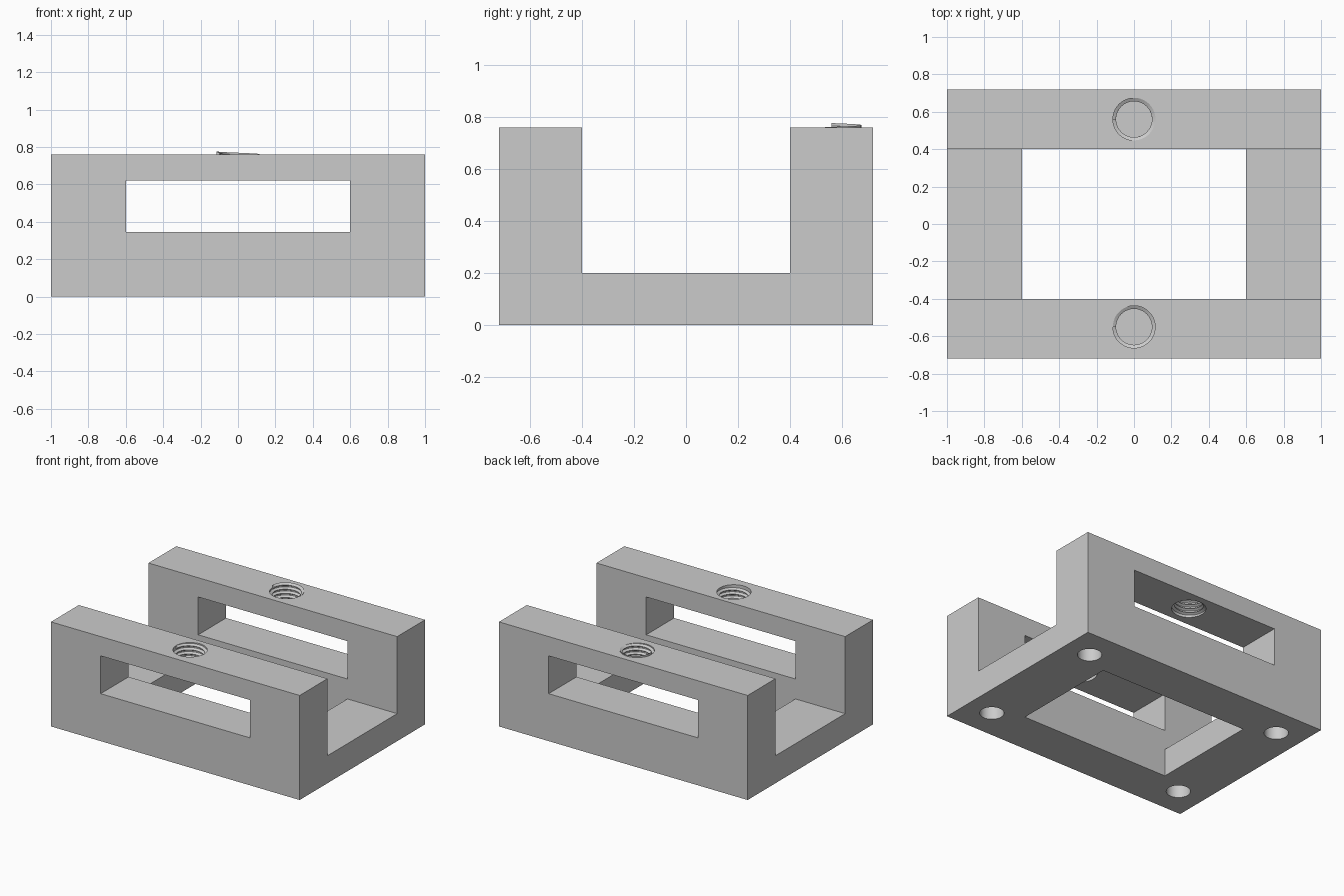
import bpy
import bmesh
from math import cos, sin, pi, radians

if "Cube" in bpy.data.objects:
    bpy.data.objects.remove(bpy.data.objects["Cube"], do_unlink=True)

grey = bpy.data.materials.new("machined grey")
grey.use_nodes = True
grey.diffuse_color = (0.6, 0.6, 0.6, 1)
grey.node_tree.nodes["Principled BSDF"].inputs["Base Color"].default_value = (0.6, 0.6, 0.6, 1)


def add_object(name, bm):
    bmesh.ops.recalc_face_normals(bm, faces=bm.faces)
    mesh = bpy.data.meshes.new(name)
    bm.to_mesh(mesh)
    bm.free()
    mesh.materials.append(grey)
    obj = bpy.data.objects.new(name, mesh)
    bpy.context.collection.objects.link(obj)
    return obj


def extrude_profile(name, profile, half_depth):
    """Extrude an x-z outline along y, equally to both sides."""
    bm = bmesh.new()
    face = bm.faces.new([bm.verts.new((x, -half_depth, z)) for x, z in profile])
    new = bmesh.ops.extrude_face_region(bm, geom=[face])["geom"]
    verts = [v for v in new if isinstance(v, bmesh.types.BMVert)]
    bmesh.ops.translate(bm, verts=verts, vec=(0, 2 * half_depth, 0))
    return add_object(name, bm)


def block(name, half_x, half_y, z0, z1):
    outline = [(-half_x, z0), (half_x, z0), (half_x, z1), (-half_x, z1)]
    return extrude_profile(name, outline, half_y)


def cylinder(name, x, y, z0, z1, radius):
    bm = bmesh.new()
    bmesh.ops.create_cone(bm, cap_ends=True, segments=48, radius1=radius,
                          radius2=radius, depth=z1 - z0)
    bmesh.ops.translate(bm, verts=bm.verts, vec=(x, y, (z0 + z1) / 2))
    return add_object(name, bm)


def select_only(obj):
    bpy.ops.object.select_all(action='DESELECT')
    obj.select_set(True)
    bpy.context.view_layer.objects.active = obj


def cut(target, cutter):
    select_only(target)
    mod = target.modifiers.new("cut", 'BOOLEAN')
    mod.operation = 'DIFFERENCE'
    mod.solver = 'EXACT'
    mod.object = cutter
    bpy.ops.object.modifier_apply(modifier=mod.name)
    bpy.data.objects.remove(cutter, do_unlink=True)


def thread(name, y, z0, z1, pitch=0.03, steps=40):
    """Helical ridge lining a bore, ending on the -x side."""
    section = [(0.115, -0.0125), (0.096, -0.002), (0.096, 0.002), (0.115, 0.0125)]
    turns = (z1 - z0) / pitch
    count = round(turns * steps)
    bm = bmesh.new()
    rings = []
    for i in range(count + 1):
        t = i / count
        a = pi - 2 * pi * turns * (1 - t)
        z = z0 + (z1 - z0) * t
        rings.append([bm.verts.new((r * cos(a), y + r * sin(a), z + h)) for r, h in section])
    n = len(section)
    for low, high in zip(rings, rings[1:]):
        for k in range(n):
            bm.faces.new((low[k], low[(k + 1) % n], high[(k + 1) % n], high[k]))
    bm.faces.new(rings[0])
    bm.faces.new(rings[-1])
    return add_object(name, bm)


# Channel-shaped body with an opening through its floor
body = block("channel_body", 1, 0.72, 0, 0.76)
channel = [(-0.6, -0.2), (0.6, -0.2), (0.6, 0.2), (1.2, 0.2),
           (1.2, 1), (-1.2, 1), (-1.2, 0.2), (-0.6, 0.2)]
cut(body, extrude_profile("channel_cutter", channel, 0.4))

# Long slots through both side walls
cut(body, block("slot_cutter", 0.6, 1, 0.345, 0.62))

# Threaded bores down into the slots
bores = {"front": (-0.55, 0.747), "back": (0.56, 0.764)}
for side, (y, top) in bores.items():
    cut(body, cylinder("bore_cutter", 0, y, 0.5, 0.9, 0.113))

# Blind mounting holes in the underside
for x in (-0.8, 0.8):
    for y in (-0.5, 0.5):
        cut(body, cylinder("mounting_hole_cutter", x, y, -0.1, 0.3, 0.08))

parts = [body]
for side, (y, top) in bores.items():
    parts.append(thread(side + "_thread", y, 0.633, top))

for part in parts:
    select_only(part)
    bpy.ops.object.shade_smooth_by_angle(angle=radians(30))
